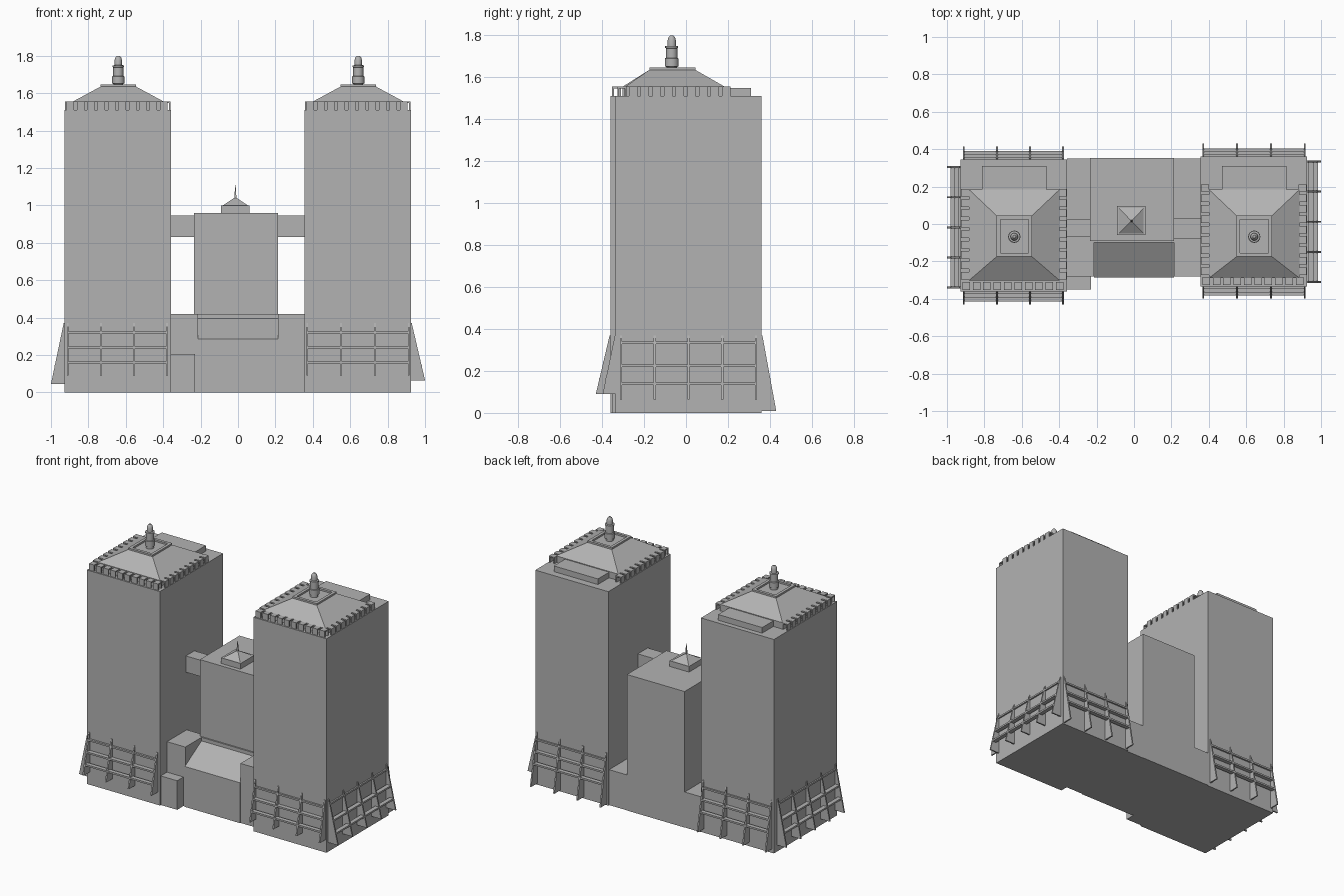
import bpy, bmesh, math
from mathutils import Vector

cube = bpy.data.objects.get("Cube")
if cube:
    bpy.data.objects.remove(cube, do_unlink=True)

GREY = (0.45, 0.45, 0.45, 1)
grey = bpy.data.materials.new("concrete grey")
grey.use_nodes = True
grey.diffuse_color = GREY
bsdf = next(n for n in grey.node_tree.nodes if n.type == 'BSDF_PRINCIPLED')
bsdf.inputs["Base Color"].default_value = GREY


def finish(name, bm):
    bmesh.ops.recalc_face_normals(bm, faces=bm.faces)
    me = bpy.data.meshes.new(name)
    bm.to_mesh(me)
    bm.free()
    me.materials.append(grey)
    ob = bpy.data.objects.new(name, me)
    bpy.context.collection.objects.link(ob)
    return ob


def add_box(bm, lo, hi):
    verts = bmesh.ops.create_cube(bm, size=1)["verts"]
    for v in verts:
        v.co = [lo[i] + (v.co[i] + 0.5) * (hi[i] - lo[i]) for i in range(3)]
    return verts


def box(name, x, y, z):
    bm = bmesh.new()
    add_box(bm, (x[0], y[0], z[0]), (x[1], y[1], z[1]))
    return finish(name, bm)


def add_prism(bm, points, push):
    """Extrude a flat outline along a vector."""
    face = bm.faces.new([bm.verts.new(p) for p in points])
    out = bmesh.ops.extrude_face_region(bm, geom=[face])["geom"]
    bmesh.ops.translate(bm, vec=push, verts=[v for v in out if isinstance(v, bmesh.types.BMVert)])


def frustum(name, x, y, z, x2, y2):
    """Box whose top face has its own extents."""
    bm = bmesh.new()
    for v in add_box(bm, (x[0], y[0], z[0]), (x[1], y[1], z[1])):
        if v.co.z > (z[0] + z[1]) / 2:
            v.co.x = x2[0] if v.co.x < sum(x) / 2 else x2[1]
            v.co.y = y2[0] if v.co.y < sum(y) / 2 else y2[1]
    return finish(name, bm)


def lathe(name, x, y, profile, sides=16):
    bm = bmesh.new()
    rings = []
    for r, z in profile:
        rings.append([bm.verts.new((x + r * math.cos(2 * math.pi * i / sides),
                                    y + r * math.sin(2 * math.pi * i / sides), z))
                      for i in range(sides)])
    for a, b in zip(rings, rings[1:]):
        for i in range(sides):
            j = (i + 1) % sides
            bm.faces.new((a[i], a[j], b[j], b[i]))
    bm.faces.new(rings[0])
    bm.faces.new(rings[-1])
    return finish(name, bm)


def buttress(name, axis, sign, wall, spots, foot, reach, rails):
    """Row of leaning fins on one wall, tied together by rails."""
    top, half = 0.37, 0.005
    bm = bmesh.new()

    def place(along, out, z):
        o = wall + sign * out
        return Vector((along, o, z) if axis == 'y' else (o, along, z))

    for s in spots:
        outline = [place(s - half, d, z) for d, z in
                   ((-0.01, top), (0.004, top), (reach, foot), (-0.01, foot))]
        add_prism(bm, outline, place(s + half, 0, 0) - place(s - half, 0, 0))
    for z in rails:
        edge = reach * (top - z) / (top - foot)
        a = place(min(spots), max(edge - 0.028, 0), z - 0.006)
        b = place(max(spots), edge + 0.002, z + 0.006)
        add_box(bm, [min(p) for p in zip(a, b)], [max(p) for p in zip(a, b)])
    return finish(name, bm)


def crown(name, x, y, y_end):
    """Small open frames along the front and both sides of the roof edge."""
    bm = bmesh.new()
    z0, z1, t, depth, wide, pitch = 1.51, 1.555, 0.008, 0.043, 0.04, 0.0555

    def frame(x0, x1, y0, y1, across_x):
        add_box(bm, (x0, y0, z1 - t), (x1, y1, z1))
        if across_x:
            add_box(bm, (x0, y0, z0), (x0 + t, y1, z1 - t))
            add_box(bm, (x1 - t, y0, z0), (x1, y1, z1 - t))
        else:
            add_box(bm, (x0, y0, z0), (x1, y0 + t, z1 - t))
            add_box(bm, (x0, y1 - t, z0), (x1, y1, z1 - t))

    for i in range(int((x[1] - x[0]) / pitch)):
        a = x[0] + 0.008 + i * pitch
        frame(a, a + wide, y, y + depth, False)
    for i in range(1, int((y_end - y) / pitch) + 1):
        b = y + i * pitch
        frame(x[0], x[0] + depth, b, b + wide, True)
        frame(x[1] - depth, x[1], b, b + wide, True)
    return finish(name, bm)


def tower(side, x, y, fin_x, fin_y, sign, foot):
    cx, dy = sum(x) / 2 + 0.003, y[0] + 0.355
    box(side + "_tower", x, y, (0, 1.51))
    # stepped hip roof
    rx, ry = (cx - 0.243, cx + 0.243), (-0.3 + dy * 0.5, 0.185)
    tx, ty = (cx - 0.095, cx + 0.095), (-0.175, 0.045)
    box(side + "_roof_base", rx, ry, (1.51, 1.555))
    frustum(side + "_hip_roof", rx, ry, (1.555, 1.635), tx, ty)
    bm = bmesh.new()
    w = 0.02
    for lo, hi in (((tx[0], ty[0]), (tx[1], ty[0] + w)), ((tx[0], ty[1] - w), (tx[1], ty[1])),
                   ((tx[0], ty[0] + w), (tx[0] + w, ty[1] - w)),
                   ((tx[1] - w, ty[0] + w), (tx[1], ty[1] - w))):
        add_box(bm, (*lo, 1.63), (*hi, 1.647))
    finish(side + "_roof_rim", bm)
    box(side + "_rear_roof_block", (cx - 0.172, cx + 0.172), (0.17, 0.31), (1.51, 1.55))
    crown(side + "_crown", (x[0] + 0.003, x[1] - 0.003), y[0] + 0.008, 0.19)
    # finial
    ob = lathe(side + "_finial", cx, -0.068,
               [(0.026, 1.63), (0.026, 1.65), (0.033, 1.652), (0.033, 1.69), (0.027, 1.692),
                (0.027, 1.738), (0.031, 1.74), (0.031, 1.748), (0.02, 1.75), (0.02, 1.775),
                (0.016, 1.79), (0.008, 1.799), (0.001, 1.8)])
    bpy.ops.object.select_all(action='DESELECT')
    ob.select_set(True)
    bpy.context.view_layer.objects.active = ob
    bpy.ops.object.shade_smooth_by_angle()
    # leaning fins on three sides
    rails = (0.32, 0.24, 0.16)
    buttress(side + "_front_buttress", 'y', -1, y[0], fin_x, 0.09, -0.43 * -1 + y[0] if side == "right" else 0.062,
             rails)
    buttress(side + "_back_buttress", 'y', 1, y[1], fin_x, foot[0], 0.07, rails)
    wall = x[1] if sign > 0 else x[0]
    buttress(side + "_side_buttress", 'x', sign, wall, fin_y, foot[1], 1 - abs(wall), (0.335, 0.225, 0.14))


tower("right", (-0.928, -0.358), (-0.36, 0.345),
      [-0.91 + 0.177 * i for i in range(4)], [-0.34 + 0.161 * i for i in range(5)], -1, (0.03, 0.045))
tower("left", (0.355, 0.925), (-0.335, 0.36),
      [0.37 + 0.181 * i for i in range(4)], [-0.31 + 0.161 * i for i in range(5)], 1, (0.01, 0.065))

# podium between the towers
box("podium_back", (-0.358, 0.355), (-0.1, 0.35), (0, 0.25))
box("podium_right_wing", (-0.358, -0.215), (-0.28, -0.06), (0, 0.42))
box("podium_left_wing", (0.215, 0.355), (-0.28, -0.06), (0, 0.42))
box("entrance_block", (-0.358, -0.23), (-0.35, -0.27), (0, 0.205))
bm = bmesh.new()
outline = [(-0.285, 0), (-0.285, 0.285), (-0.1, 0.395), (-0.1, 0.42), (-0.06, 0.42), (-0.06, 0)]
add_prism(bm, [(-0.215, y, z) for y, z in outline], (0.43, 0, 0))
finish("sloped_atrium", bm)

# central block with its bridges and spire
box("central_block", (-0.235, 0.215), (-0.09, 0.352), (0, 0.96))
box("right_bridge", (-0.36, -0.235), (-0.07, 0.025), (0.83, 0.945))
box("left_bridge", (0.215, 0.36), (-0.08, 0.03), (0.83, 0.945))
box("spire_base", (-0.09, 0.062), (-0.06, 0.095), (0.96, 1.0))
frustum("spire_roof", (-0.08, 0.052), (-0.05, 0.085), (1.0, 1.04), (-0.02, -0.008), (0.01, 0.022))
frustum("spire_needle", (-0.02, -0.008), (0.01, 0.022), (1.035, 1.11), (-0.015, -0.013), (0.015, 0.017))
